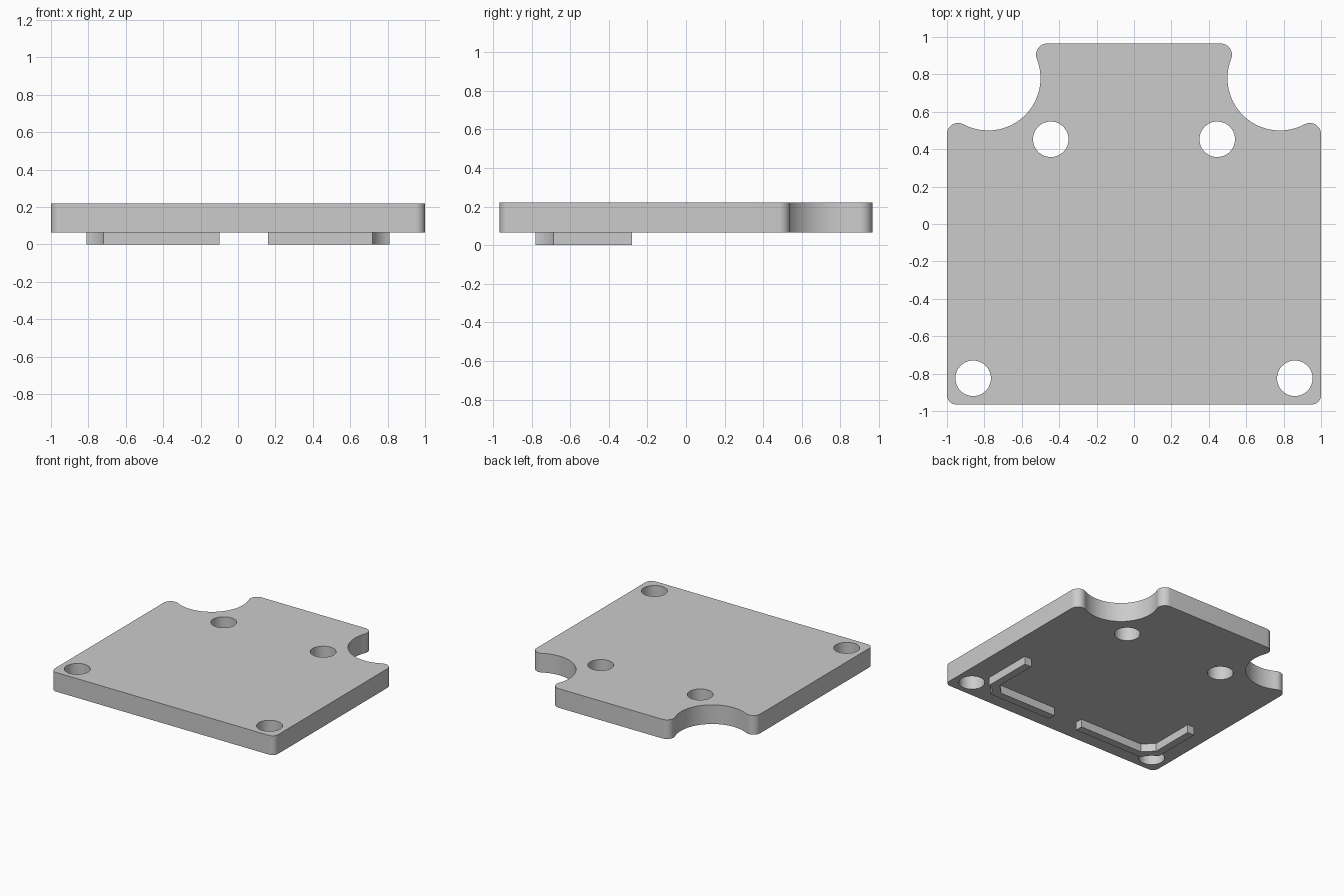
import bpy
import bmesh
from math import sin, cos, radians, degrees, atan2, hypot, sqrt

cube = bpy.data.objects.get("Cube")
if cube:
    bpy.data.objects.remove(cube, do_unlink=True)

grey = bpy.data.materials.new("plain_grey")
grey.use_nodes = True
colour = (0.6, 0.6, 0.6, 1)
grey.diffuse_color = colour
grey.node_tree.nodes["Principled BSDF"].inputs["Base Color"].default_value = colour


def arc(cx, cy, r, start, end, steps=12):
    """Points on an arc, angles in degrees, ends included."""
    angles = [radians(start + (end - start) * i / steps) for i in range(steps + 1)]
    return [(cx + r * cos(a), cy + r * sin(a)) for a in angles]


def mirrored(points):
    return [(-x, y) for x, y in reversed(points)]


def slab(name, loops, z0, z1):
    """Extrude closed outlines (inner loops become holes) between two heights."""
    curve = bpy.data.curves.new(name + "_outline", 'CURVE')
    curve.dimensions = '2D'
    curve.fill_mode = 'BOTH'
    curve.extrude = (z1 - z0) / 2
    for loop in loops:
        spline = curve.splines.new('POLY')
        spline.points.add(len(loop) - 1)
        for point, (x, y) in zip(spline.points, loop):
            point.co = (x, y, 0, 1)
        spline.use_cyclic_u = True
    temp = bpy.data.objects.new(name + "_outline", curve)
    bpy.context.collection.objects.link(temp)
    graph = bpy.context.evaluated_depsgraph_get()
    mesh = bpy.data.meshes.new_from_object(temp.evaluated_get(graph))
    bpy.data.objects.remove(temp, do_unlink=True)
    bpy.data.curves.remove(curve)

    # Weld caps to walls and lift to the final height
    bm = bmesh.new()
    bm.from_mesh(mesh)
    bmesh.ops.remove_doubles(bm, verts=bm.verts, dist=0.0001)
    bmesh.ops.translate(bm, verts=bm.verts, vec=(0, 0, (z0 + z1) / 2))
    bmesh.ops.recalc_face_normals(bm, faces=bm.faces)
    bm.to_mesh(mesh)
    bm.free()
    mesh.name = name
    mesh.materials.clear()
    mesh.materials.append(grey)
    obj = bpy.data.objects.new(name, mesh)
    bpy.context.collection.objects.link(obj)
    bpy.ops.object.select_all(action='DESELECT')
    obj.select_set(True)
    bpy.context.view_layer.objects.active = obj
    bpy.ops.object.shade_smooth_by_angle(angle=radians(30))
    return obj


# Main plate: rounded front corners and round bites out of the back corners
half_y, under, top = 0.965, 0.065, 0.22
corner, fillet, bite, bite_r = 0.05, 0.06, 0.78, 0.28
reach = bite_r + fillet
side_x = 1 - fillet
side_y = bite - sqrt(reach ** 2 - (side_x - bite) ** 2)
back_y = half_y - fillet
back_x = bite - sqrt(reach ** 2 - (back_y - bite) ** 2)
side_angle = degrees(atan2(bite - side_y, bite - side_x))
back_angle = degrees(atan2(bite - back_y, bite - back_x))
half = arc(1 - corner, corner - half_y, corner, -90, 0)
half += arc(side_x, side_y, fillet, 0, side_angle)
half += arc(bite, bite, bite_r, side_angle - 180, back_angle - 180, 40)[1:-1]
half += arc(back_x, back_y, fillet, back_angle, 90)

# Four screw holes
hole_r, front_hole = 0.095, (0.86, -0.825)
holes = [arc(s * x, y, hole_r, 0, 352.5, 47)
         for s in (-1, 1) for x, y in (front_hole, (0.445, 0.453))]
slab("plate", [half + mirrored(half)] + holes, under, top)

# Locating ribs: L shapes beneath, hollowed around the front holes
outer_x, outer_y, thick, chamfer, relief = 0.81, -0.78, 0.062, 0.08, 0.148
hx, hy = front_hole
cut_y = hy + sqrt(relief ** 2 - (hx - outer_x) ** 2)
cut_x = hx - sqrt(relief ** 2 - (outer_y - hy) ** 2)
start = degrees(atan2(outer_y - hy, cut_x - hx))
end = degrees(atan2(cut_y - hy, outer_x - hx))
for name, side, inner_end in (("left_rib", 1, 0.16), ("right_rib", -1, 0.10)):
    in_x, in_y = outer_x - thick, outer_y + thick
    rib = [(inner_end, outer_y)] + arc(hx, hy, relief, start, end)
    rib += [(outer_x, -0.28), (in_x, -0.28), (in_x, in_y + chamfer),
            (in_x - chamfer, in_y), (inner_end, in_y)]
    slab(name, [rib if side > 0 else mirrored(rib)], 0, under)
